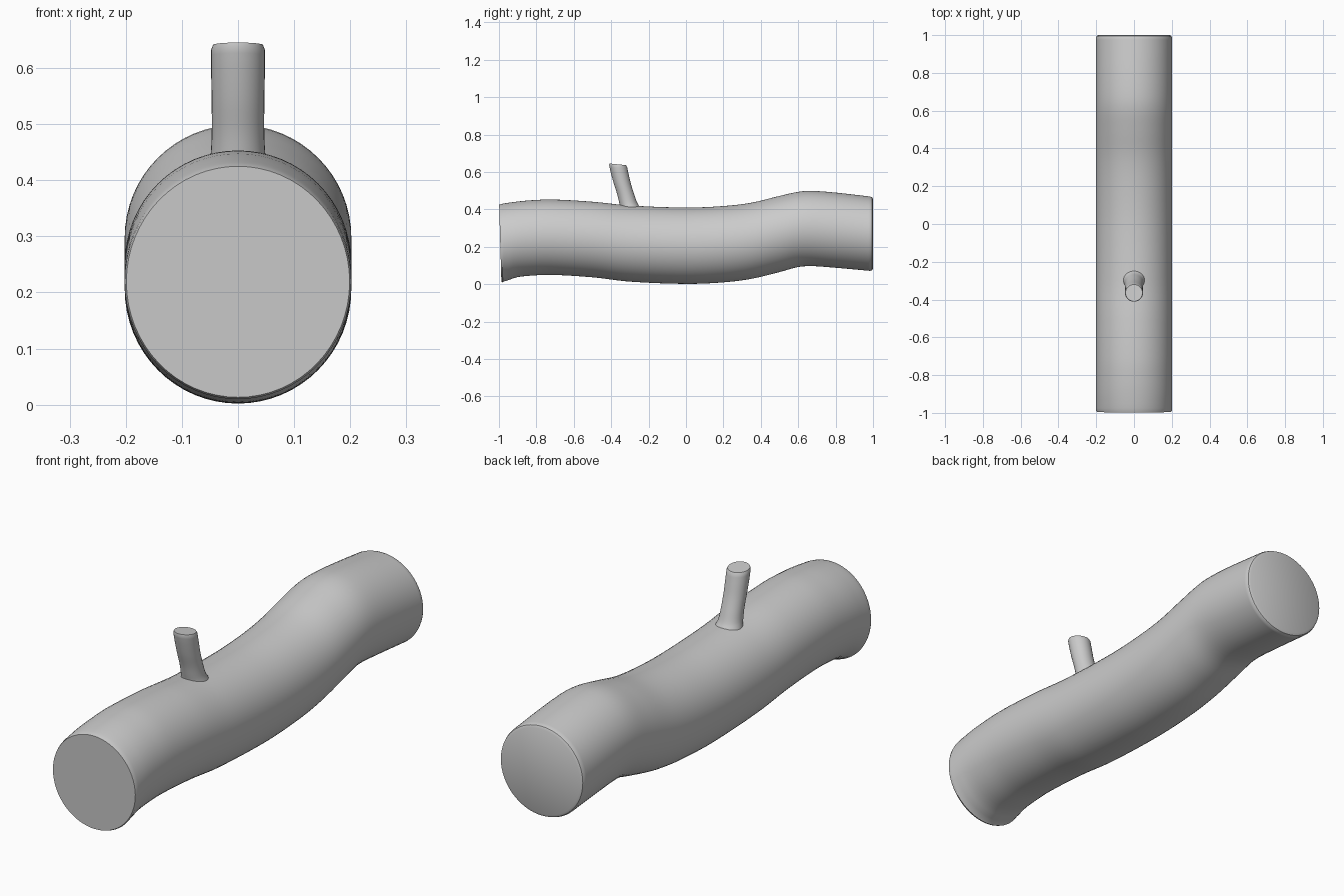
import bpy, bmesh, math
from mathutils import Vector

if "Cube" in bpy.data.objects:
    bpy.data.objects.remove(bpy.data.objects["Cube"])


def interp(pts, t):
    """Smooth Hermite interpolation of rows (t, a, b, ...) at t."""
    n = len(pts)
    i = max(k for k in range(n - 1) if pts[k][0] <= t + 1e-9)
    p, q = pts[i], pts[i + 1]
    a, b = pts[max(i - 1, 0)], pts[min(i + 2, n - 1)]
    h = q[0] - p[0]
    s = (t - p[0]) / h
    out = []
    for c in range(1, len(p)):
        m0 = (q[c] - a[c]) / (q[0] - a[0]) * h
        m1 = (b[c] - p[c]) / (b[0] - p[0]) * h
        out.append((2*s**3 - 3*s**2 + 1) * p[c] + (s**3 - 2*s**2 + s) * m0
                   + (3*s**2 - 2*s**3) * q[c] + (s**3 - s**2) * m1)
    return out


def loft(name, rings, sides):
    """Rings are (centre, axis_u, axis_v); skinned and capped at both ends."""
    bm = bmesh.new()
    loops = []
    for c, u, v in rings:
        loops.append([bm.verts.new(c + u * math.cos(2 * math.pi * k / sides)
                                   + v * math.sin(2 * math.pi * k / sides))
                      for k in range(sides)])
    for a, b in zip(loops, loops[1:]):
        for k in range(sides):
            j = (k + 1) % sides
            bm.faces.new((a[k], a[j], b[j], b[k]))
    bm.faces.new(loops[0])
    bm.faces.new(loops[-1])
    bmesh.ops.recalc_face_normals(bm, faces=bm.faces)
    mesh = bpy.data.meshes.new(name)
    bm.to_mesh(mesh)
    bm.free()
    ob = bpy.data.objects.new(name, mesh)
    bpy.context.collection.objects.link(ob)
    bpy.ops.object.select_all(action='DESELECT')
    ob.select_set(True)
    bpy.context.view_layer.objects.active = ob
    bpy.ops.object.shade_smooth_by_angle(angle=math.radians(40))
    return ob


# Main trunk: (y, top height, bottom height) along its gentle wave
profile = [(-1.0, .428, .010), (-.96, .434, .018), (-.91, .441, .036),
           (-.84, .448, .045), (-.72, .453, .050), (-.5, .441, .037),
           (-.3, .421, .014), (0, .410, .002), (.2, .418, .010),
           (.35, .436, .029), (.5, .472, .065), (.6, .494, .092),
           (.67, .499, .097), (.8, .490, .088), (1.0, .467, .070)]
rings = []
ys = [-1 + 2 * i / 80 for i in range(81)]
ys[-1] = .985
for y in ys:
    top, bottom = interp(profile, y)
    rings.append((Vector((0, y, (top + bottom) / 2)),
                  Vector((.202, 0, 0)), Vector((0, 0, (top - bottom) / 2))))


def cap_ring(y, ring, scale, lean=0):
    c, u, v = ring
    return (Vector((0, y, c.z)), u * scale, v * scale + Vector((0, lean, 0)))


# Slightly rounded rims; the front face leans back a little at its foot
first, last = rings[0], rings[-1]
rings[0] = cap_ring(-.985, first, 1, -.006)
rings.insert(0, cap_ring(-.993, first, .985, -.006))
rings += [cap_ring(.995, last, .98), cap_ring(1.0, last, .93)]
loft("trunk", rings, 64)

# Side branch: (z, centre y, radius), flared where it meets the trunk
stub = [(.39, -.292, .062), (.412, -.297, .056), (.435, -.308, .050),
        (.48, -.322, .047), (.54, -.341, .047), (.60, -.356, .048),
        (.632, -.363, .048)]
rings = []
for i in range(25):
    z = .39 + .242 * i / 24
    y, r = interp(stub, z)
    rings.append((Vector((0, y, z)), Vector((r, 0, 0)),
                  Vector((0, r, -.10 * r))))
c, u, v = rings[-1]
rings.append((Vector((0, -.365, .641)), u * .93, v * .93))
loft("branch_stub", rings, 32)
